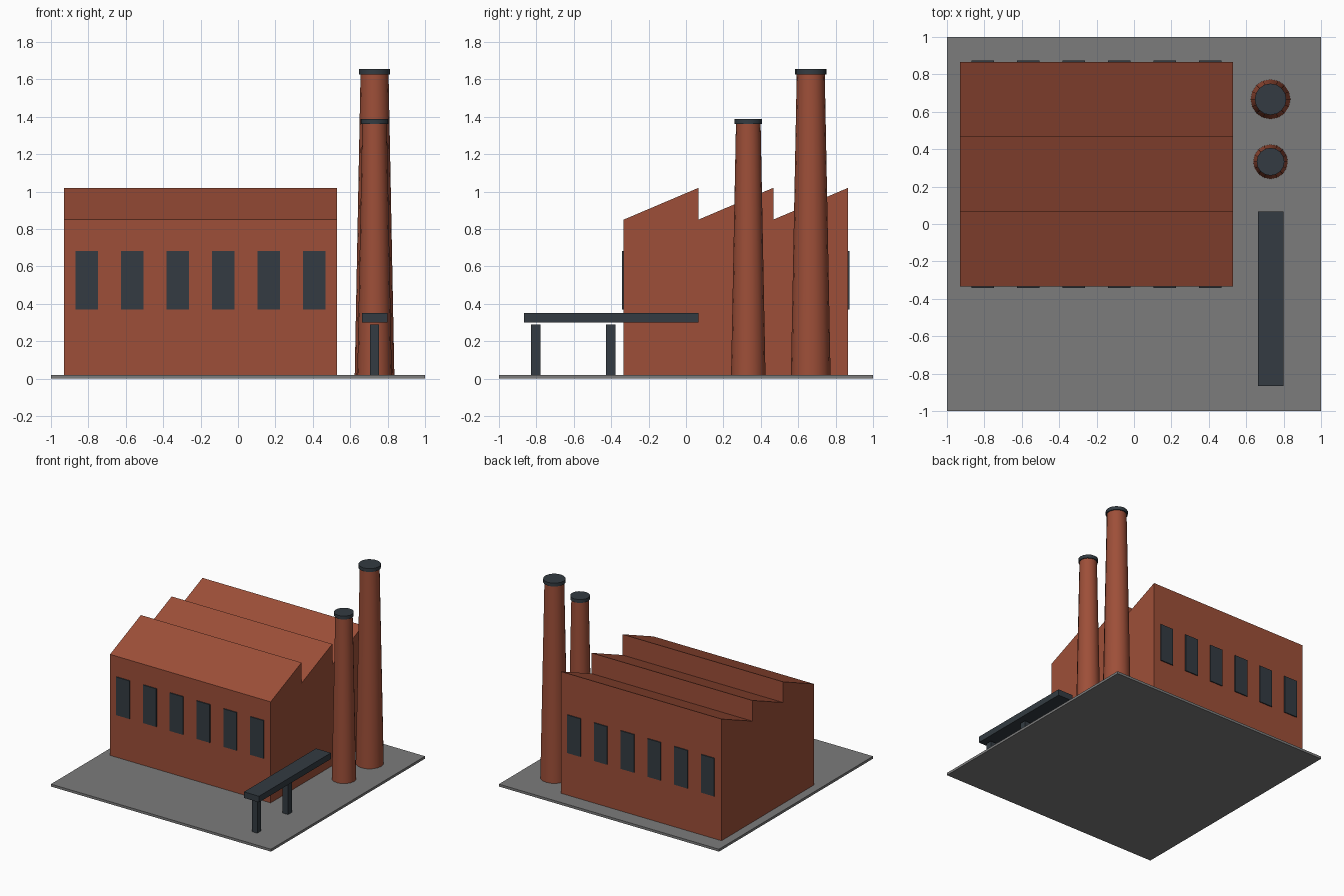
import bpy
import bmesh

default = bpy.data.objects.get("Cube")
if default:
    bpy.data.objects.remove(default, do_unlink=True)


def material(name, rgb):
    m = bpy.data.materials.new(name)
    m.use_nodes = True
    color = (*rgb, 1)
    m.diffuse_color = color
    m.node_tree.nodes["Principled BSDF"].inputs["Base Color"].default_value = color
    return m


brick = material("red brick", (0.34, 0.078, 0.04))
slate = material("dark slate", (0.033, 0.044, 0.054))
concrete = material("grey concrete", (0.2, 0.2, 0.2))


def box(name, low, high, mat):
    """Box spanning two opposite corners."""
    center = [(a + b) / 2 for a, b in zip(low, high)]
    bpy.ops.mesh.primitive_cube_add(size=1, location=center)
    ob = bpy.context.object
    ob.name = name
    ob.scale = [b - a for a, b in zip(low, high)]
    bpy.ops.object.transform_apply(location=False, rotation=False, scale=True)
    ob.data.materials.append(mat)
    return ob


def tapered(name, x, y, z0, z1, r0, r1, mat):
    """Smooth upright shaft or disc."""
    bpy.ops.mesh.primitive_cone_add(vertices=16, radius1=r0, radius2=r1,
                                    depth=z1 - z0, location=(x, y, (z0 + z1) / 2))
    ob = bpy.context.object
    ob.name = name
    ob.data.materials.append(mat)
    bpy.ops.object.shade_smooth_by_angle()
    return ob


GROUND = 0.02
LEFT, RIGHT = -0.93, 0.53
FRONT, BACK = -0.333, 0.867
EAVE, RIDGE = 0.85, 1.02
SIDE_X = 0.73

# Ground slab
box("ground_slab", (-1, -1, 0), (1, 1, GROUND), concrete)

# Factory hall: sawtooth profile extruded along x
teeth = 3
step = (BACK - FRONT) / teeth
profile = [(FRONT, GROUND)]
for i in range(teeth):
    y = FRONT + i * step
    profile += [(y, EAVE), (y + step, RIDGE)]
profile.append((BACK, GROUND))

bm = bmesh.new()
face = bm.faces.new([bm.verts.new((LEFT, y, z)) for y, z in profile])
extruded = bmesh.ops.extrude_face_region(bm, geom=[face])["geom"]
bmesh.ops.translate(bm, vec=(RIGHT - LEFT, 0, 0),
                    verts=[v for v in extruded if isinstance(v, bmesh.types.BMVert)])
bmesh.ops.recalc_face_normals(bm, faces=bm.faces)
mesh = bpy.data.meshes.new("factory_hall")
bm.to_mesh(mesh)
bm.free()
mesh.materials.append(brick)
bpy.context.collection.objects.link(bpy.data.objects.new("factory_hall", mesh))

# Window rows on the front and back walls
count = 6
pitch = (RIGHT - LEFT) / count
for i in range(count):
    x = LEFT + (i + 0.5) * pitch
    for side, wall, out in (("front", FRONT, -1), ("back", BACK, 1)):
        ys = sorted((wall - out * 0.001, wall + out * 0.008))
        box(f"{side}_window_{i + 1}", (x - 0.06, ys[0], 0.37),
            (x + 0.06, ys[1], 0.683), slate)

# Chimneys with caps
for name, y, top, r0, r1, cap in (("tall", 0.667, 1.627, 0.106, 0.075, 0.084),
                                  ("short", 0.333, 1.36, 0.092, 0.066, 0.074)):
    tapered(f"{name}_chimney", SIDE_X, y, GROUND, top, r0, r1, brick)
    tapered(f"{name}_chimney_cap", SIDE_X, y, top, top + 0.028, cap, cap, slate)

# Conveyor deck on two legs
box("conveyor_deck", (SIDE_X - 0.068, -0.867, 0.3), (SIDE_X + 0.068, 0.067, 0.35), slate)
for i, y in enumerate((-0.803, -0.403)):
    box(f"conveyor_leg_{i + 1}", (SIDE_X - 0.025, y - 0.025, GROUND),
        (SIDE_X + 0.025, y + 0.025, 0.29), slate)
